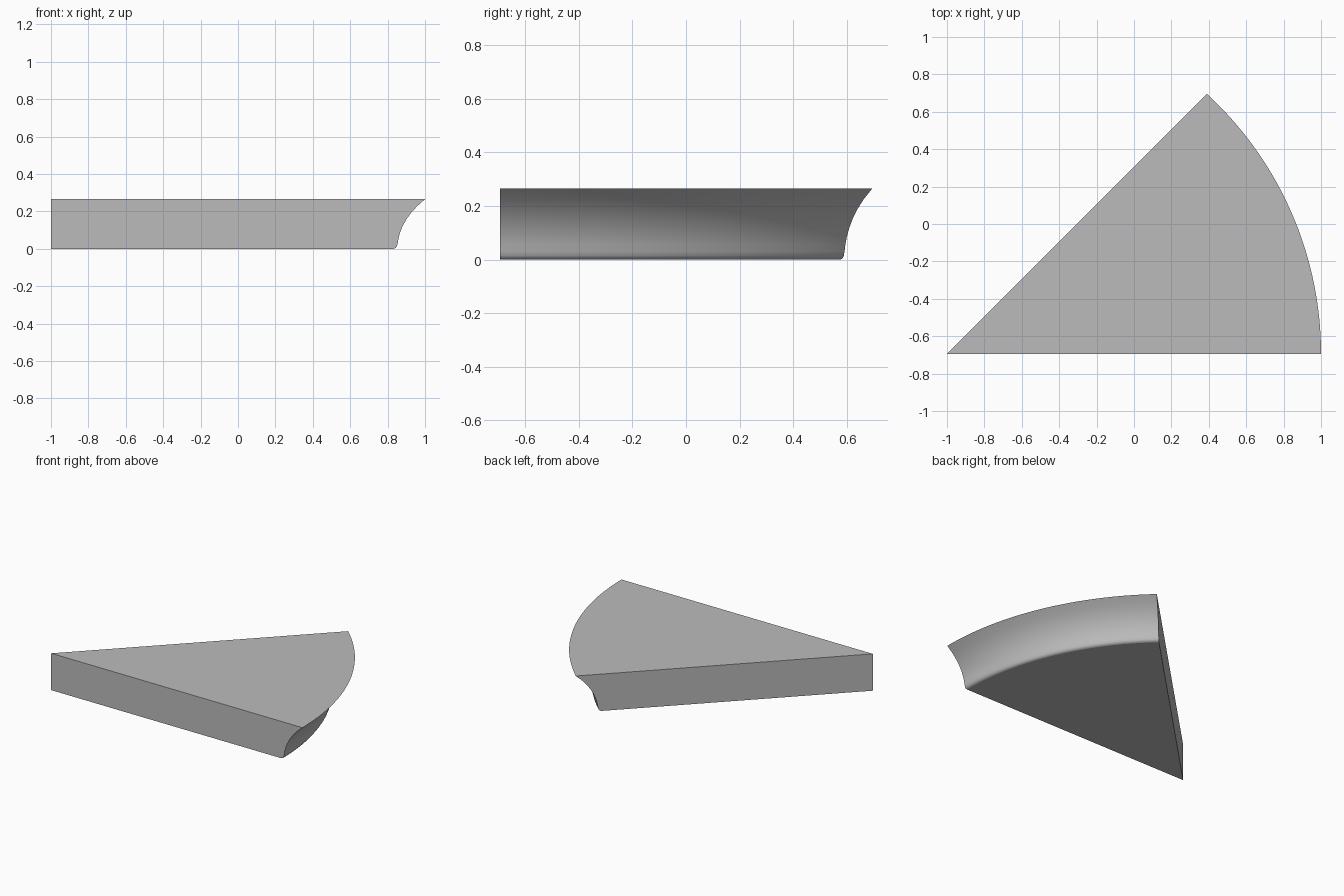
import bpy, bmesh, math

cube = bpy.data.objects.get("Cube")
if cube:
    bpy.data.objects.remove(cube, do_unlink=True)

APEX_X, FRONT_Y, HEIGHT = -1.0, -0.695, 0.265
SHIFT = 0.111        # arc centre sits slightly in from the wedge tip
STEPS = 48

# Flared rim profile: (x on the front face, z), bottom to top
PROFILE = [(0.832, 0), (0.843, 0.004), (0.850, 0.014), (0.854, 0.03),
           (0.858, 0.055), (0.866, 0.085), (0.879, 0.118), (0.897, 0.152),
           (0.922, 0.188), (0.956, 0.226), (1.0, HEIGHT)]


def arc(x, z):
    """Arc points from the front face to the 45 degree cut."""
    r = x - APEX_X - SHIFT
    t = (SHIFT + math.sqrt(2 * r * r - SHIFT * SHIFT)) / 2
    end = math.atan2(t, t - SHIFT)
    return [(APEX_X + SHIFT + r * math.cos(end * i / STEPS),
             FRONT_Y + r * math.sin(end * i / STEPS), z)
            for i in range(STEPS + 1)]


bm = bmesh.new()
rings = [[bm.verts.new(p) for p in arc(x, z)] for x, z in PROFILE]
tip_low = bm.verts.new((APEX_X, FRONT_Y, 0))
tip_high = bm.verts.new((APEX_X, FRONT_Y, HEIGHT))

# Curved rim
for low, high in zip(rings, rings[1:]):
    for i in range(STEPS):
        face = bm.faces.new((low[i], low[i + 1], high[i + 1], high[i]))
        face.smooth = True

# Flat bottom, top, front side and cut side
bm.faces.new([tip_low] + rings[0])
bm.faces.new([tip_high] + rings[-1])
bm.faces.new([tip_low] + [ring[0] for ring in rings] + [tip_high])
bm.faces.new([tip_low] + [ring[-1] for ring in rings] + [tip_high])
bmesh.ops.recalc_face_normals(bm, faces=bm.faces[:])

# Keep the borders of the flat faces crisp
for edge in bm.edges:
    edge.smooth = all(f.smooth for f in edge.link_faces)

mesh = bpy.data.meshes.new("wedge")
bm.to_mesh(mesh)
bm.free()

grey = bpy.data.materials.new("plain grey")
grey.use_nodes = True
color = (0.5, 0.5, 0.5, 1)
grey.diffuse_color = color
grey.node_tree.nodes["Principled BSDF"].inputs["Base Color"].default_value = color
mesh.materials.append(grey)

wedge = bpy.data.objects.new("wedge", mesh)
bpy.context.collection.objects.link(wedge)
